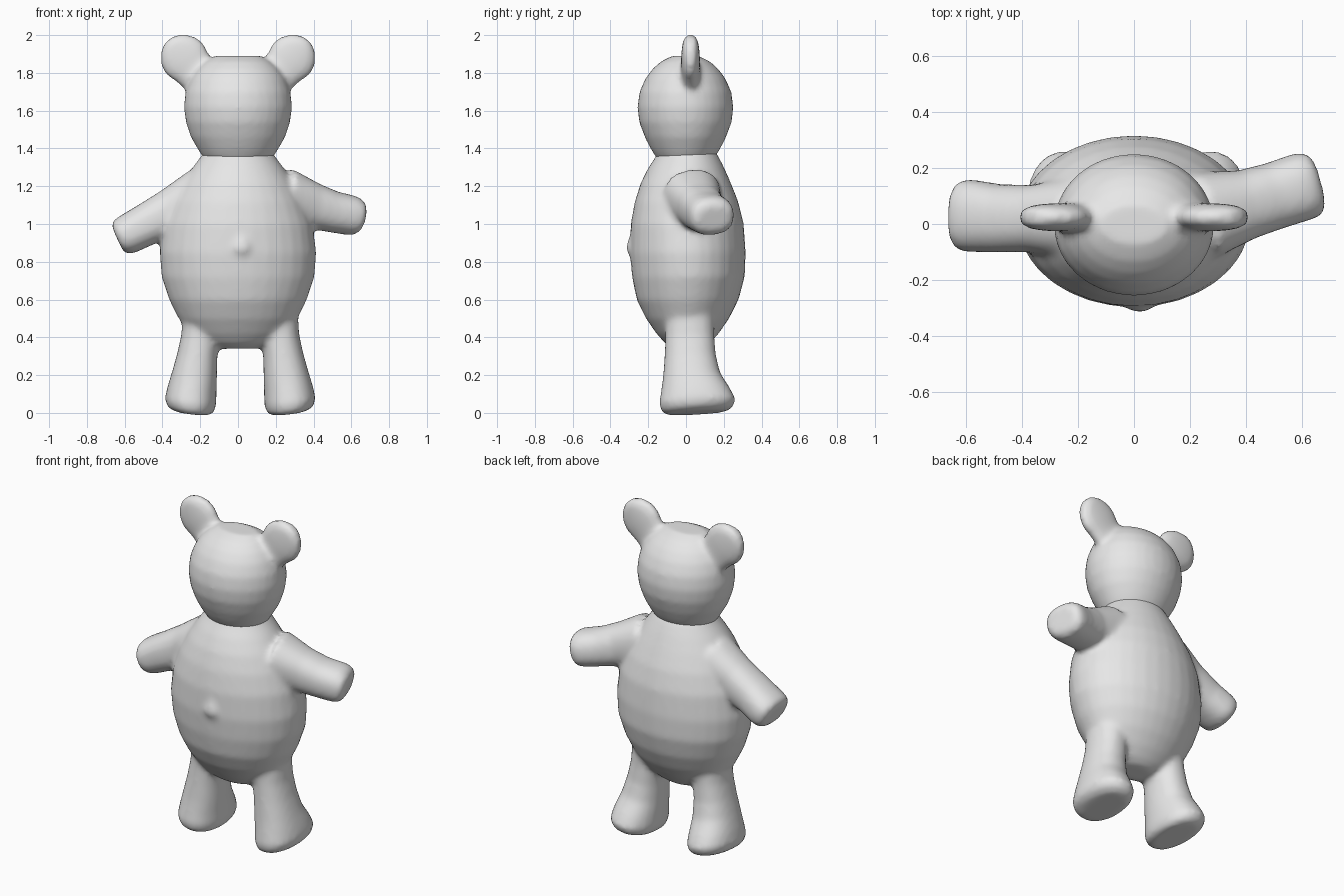
import bpy, bmesh, math
from mathutils import Vector

cube = bpy.data.objects.get("Cube")
if cube:
    bpy.data.objects.remove(cube, do_unlink=True)

grey = bpy.data.materials.new("plain grey")
grey.use_nodes = True
grey.diffuse_color = (0.8, 0.8, 0.8, 1)
grey.node_tree.nodes["Principled BSDF"].inputs["Base Color"].default_value = (0.8, 0.8, 0.8, 1)


def loft(bm, rings, power=1.0, sides=32):
    """Closed tube through rings (x, y, z, half depth, half width) square to its axis."""
    axis = (Vector(rings[-1][:3]) - Vector(rings[0][:3])).normalized()
    u = Vector((0, 1, 0))
    u = (u - axis * u.dot(axis)).normalized()
    v = axis.cross(u)
    loops = []
    for x, y, z, hu, hv in rings:
        loop = []
        for i in range(sides):
            a = 2 * math.pi * i / sides
            c, s = math.cos(a), math.sin(a)
            c = math.copysign(abs(c) ** power, c)
            s = math.copysign(abs(s) ** power, s)
            loop.append(bm.verts.new(Vector((x, y, z)) + u * c * hu + v * s * hv))
        loops.append(loop)
    for a, b in zip(loops, loops[1:]):
        for i in range(sides):
            j = (i + 1) % sides
            bm.faces.new((a[i], a[j], b[j], b[i]))
    bm.faces.new(loops[0][::-1])
    bm.faces.new(loops[-1])


def fused_object(name, bm, smoothing):
    """Merge overlapping lofts into one soft skin."""
    bmesh.ops.recalc_face_normals(bm, faces=bm.faces)
    mesh = bpy.data.meshes.new(name)
    bm.to_mesh(mesh)
    bm.free()
    mesh.materials.append(grey)
    for p in mesh.polygons:
        p.use_smooth = True
    ob = bpy.data.objects.new(name, mesh)
    bpy.context.collection.objects.link(ob)
    remesh = ob.modifiers.new("fuse", 'REMESH')
    remesh.mode = 'VOXEL'
    remesh.voxel_size = 0.016
    remesh.use_smooth_shade = True
    smooth = ob.modifiers.new("soften", 'SMOOTH')
    smooth.factor = 0.5
    smooth.iterations = smoothing
    return ob


# Torso: (z, front y, back y, half width)
body = bmesh.new()
torso = [(0.34, -0.06, 0.09, 0.10), (0.37, -0.11, 0.13, 0.19), (0.42, -0.155, 0.175, 0.25),
         (0.50, -0.21, 0.23, 0.315), (0.60, -0.26, 0.28, 0.365), (0.72, -0.285, 0.312, 0.405),
         (0.85, -0.297, 0.316, 0.415), (1.00, -0.293, 0.305, 0.395), (1.12, -0.272, 0.275, 0.35),
         (1.22, -0.24, 0.235, 0.295), (1.30, -0.20, 0.20, 0.24), (1.36, -0.16, 0.17, 0.195),
         (1.42, -0.13, 0.13, 0.16)]
loft(body, [(0, (f + b) / 2, z, (b - f) / 2, w) for z, f, b, w in torso])

# Small belly bump
loft(body, [(0.02, -0.25, 0.77, 0.02, 0.03), (0.02, -0.25, 0.87, 0.07, 0.07),
            (0.02, -0.25, 1.0, 0.03, 0.03)])

# Right and left arms
loft(body, [(-0.20, 0.02, 1.12, 0.15, 0.17), (-0.36, 0.02, 1.06, 0.12, 0.125),
            (-0.48, 0.02, 1.00, 0.122, 0.112), (-0.585, 0.03, 0.945, 0.13, 0.105),
            (-0.62, 0.03, 0.93, 0.125, 0.097), (-0.638, 0.03, 0.922, 0.10, 0.075)], 0.85)
loft(body, [(0.24, 0.03, 1.14, 0.16, 0.16), (0.40, 0.07, 1.095, 0.125, 0.122),
            (0.50, 0.10, 1.065, 0.12, 0.11), (0.60, 0.133, 1.045, 0.122, 0.106),
            (0.635, 0.143, 1.035, 0.118, 0.095), (0.655, 0.148, 1.03, 0.09, 0.065)], 0.85)

# Legs with the feet: (z, centre x, centre y, half depth, half width)
leg = [(0.0, 0.27, 0.055, 0.16, 0.095), (0.02, 0.275, 0.06, 0.19, 0.125),
       (0.06, 0.275, 0.06, 0.203, 0.137), (0.12, 0.268, 0.05, 0.183, 0.131),
       (0.20, 0.255, 0.03, 0.152, 0.12), (0.30, 0.24, 0.022, 0.136, 0.107),
       (0.40, 0.225, 0.02, 0.13, 0.10), (0.55, 0.20, 0.02, 0.13, 0.115)]
for side, shift in ((1, 0), (-1, 0.024)):
    loft(body, [(side * x + shift, y, z, d, w) for z, x, y, d, w in leg], 0.9)
fused_object("torso_arms_and_legs", body, 7)

# Head: (z, half depth, half width)
head = bmesh.new()
skull = [(1.30, 0.11, 0.13), (1.36, 0.16, 0.19), (1.40, 0.185, 0.215), (1.46, 0.215, 0.25),
         (1.54, 0.245, 0.276), (1.62, 0.254, 0.287), (1.70, 0.243, 0.278), (1.77, 0.212, 0.252),
         (1.82, 0.175, 0.218), (1.86, 0.13, 0.175), (1.89, 0.07, 0.12)]
loft(head, [(0, -0.003, z, d, w) for z, d, w in skull])

# Ears: (distance along the ear from its centre, half thickness, half width)
ear = [(-0.20, 0.055, 0.10), (-0.13, 0.052, 0.103), (-0.07, 0.05, 0.112), (0, 0.05, 0.129),
       (0.05, 0.047, 0.119), (0.09, 0.042, 0.092), (0.115, 0.035, 0.062), (0.13, 0.025, 0.03)]
for side in (-1, 1):
    loft(head, [(side * (0.283 + 0.65 * t), 0.024, 1.875 + 0.76 * t, d, w)
                for t, d, w in ear], 0.9)
fused_object("head_and_ears", head, 5)
